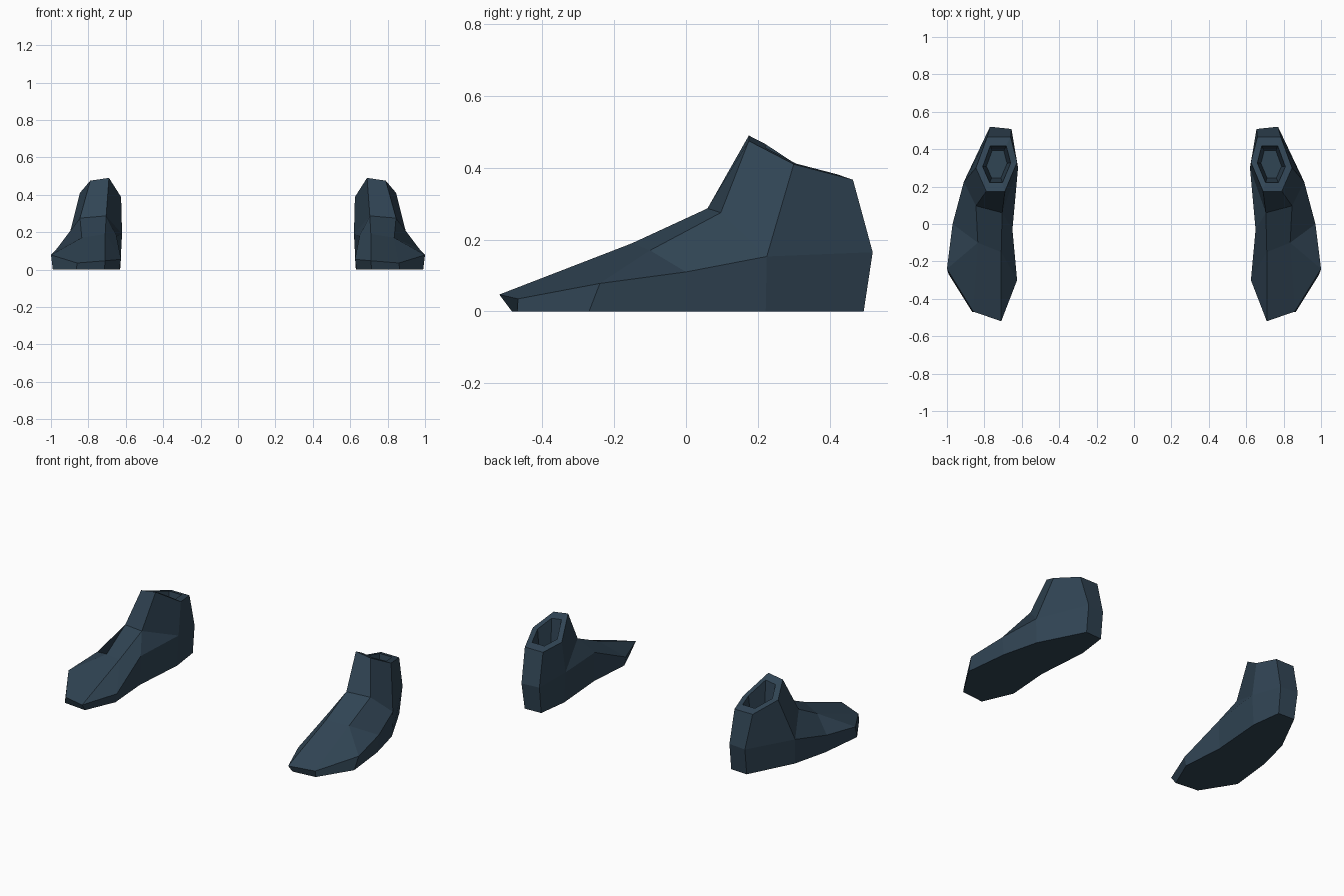
import bpy, bmesh
from mathutils import Vector

if "Cube" in bpy.data.objects:
    bpy.data.objects.remove(bpy.data.objects["Cube"])

slate = bpy.data.materials.new("dark slate")
slate.diffuse_color = (0.03, 0.058, 0.088, 1)
slate.use_nodes = True
slate.node_tree.nodes["Principled BSDF"].inputs["Base Color"].default_value = slate.diffuse_color

# Outline where the sole meets the ground, toe round the outside to the heel
sole_xy = [(.715, -.485), (.865, -.47), (.99, -.27), (.96, 0), (.905, .222),
           (.765, .495), (.655, .49), (.63, .3), (.655, -.03), (.635, -.3)]
# Widest line of the shoe, same order
welt_xyz = [(.71, -.52, .047), (.86, -.468, .035), (1, -.24, .078), (.97, 0, .11),
            (.91, .225, .153), (.77, .52, .165), (.655, .508, .165), (.62, .3, .19),
            (.65, -.03, .18), (.625, -.3, .055)]
# Ankle opening, from the front round the outside
collar_xyz = [(.69, .175, .49), (.79, .175, .475), (.845, .3, .41),
              (.785, .465, .367), (.66, .465, .367), (.625, .33, .388)]

bm = bmesh.new()


def ring(points):
    return [bm.verts.new(p) for p in points]


def bridge(a, b):
    n = len(a)
    for i in range(n):
        j = (i + 1) % n
        bm.faces.new((a[i], a[j], b[j], b[i]))


# Sole and side walls
sole = ring([(x, y, 0) for x, y in sole_xy])
w = ring(welt_xyz)
bm.faces.new(sole[::-1])
bridge(sole, w)

# Instep and ankle panels
k = ring(collar_xyz)
instep_in, instep_out, vamp_in, vamp_out = ring(
    [(.705, .06, .287), (.845, .097, .275), (.71, -.15, .19), (.835, -.1, .17)])
for f in [
    (w[0], w[1], vamp_out, vamp_in), (w[1], w[2], vamp_out), (w[2], w[3], vamp_out),
    (w[3], w[4], instep_out, vamp_out), (w[4], k[2], k[1], instep_out),
    (instep_in, instep_out, k[1], k[0]), (vamp_in, vamp_out, instep_out, instep_in),
    (w[4], w[5], k[3], k[2]), (w[5], w[6], k[4], k[3]), (w[6], w[7], k[5], k[4]),
    (w[7], w[8], instep_in), (w[7], instep_in, k[0], k[5]),
    (w[8], w[9], vamp_in, instep_in), (w[9], w[0], vamp_in),
]:
    bm.faces.new(f)

# Rim and hollow of the ankle opening
centre = sum((Vector(p) for p in collar_xyz), Vector()) / 6
rim = ring([centre + (Vector(p) - centre) * .68 for p in collar_xyz])
inner = [centre + (Vector(p) - centre) * .5 for p in collar_xyz]
floor = ring([(p.x, p.y, .2) for p in inner])
bridge(k, rim)
bridge(rim, floor)
bm.faces.new(floor)

bmesh.ops.recalc_face_normals(bm, faces=bm.faces)
mesh = bpy.data.meshes.new("shoes")
bm.to_mesh(mesh)
bm.free()
mesh.materials.append(slate)
shoes = bpy.data.objects.new("shoes", mesh)
bpy.context.collection.objects.link(shoes)

# Second shoe
shoes.modifiers.new("mirror", 'MIRROR').use_mirror_merge = False
